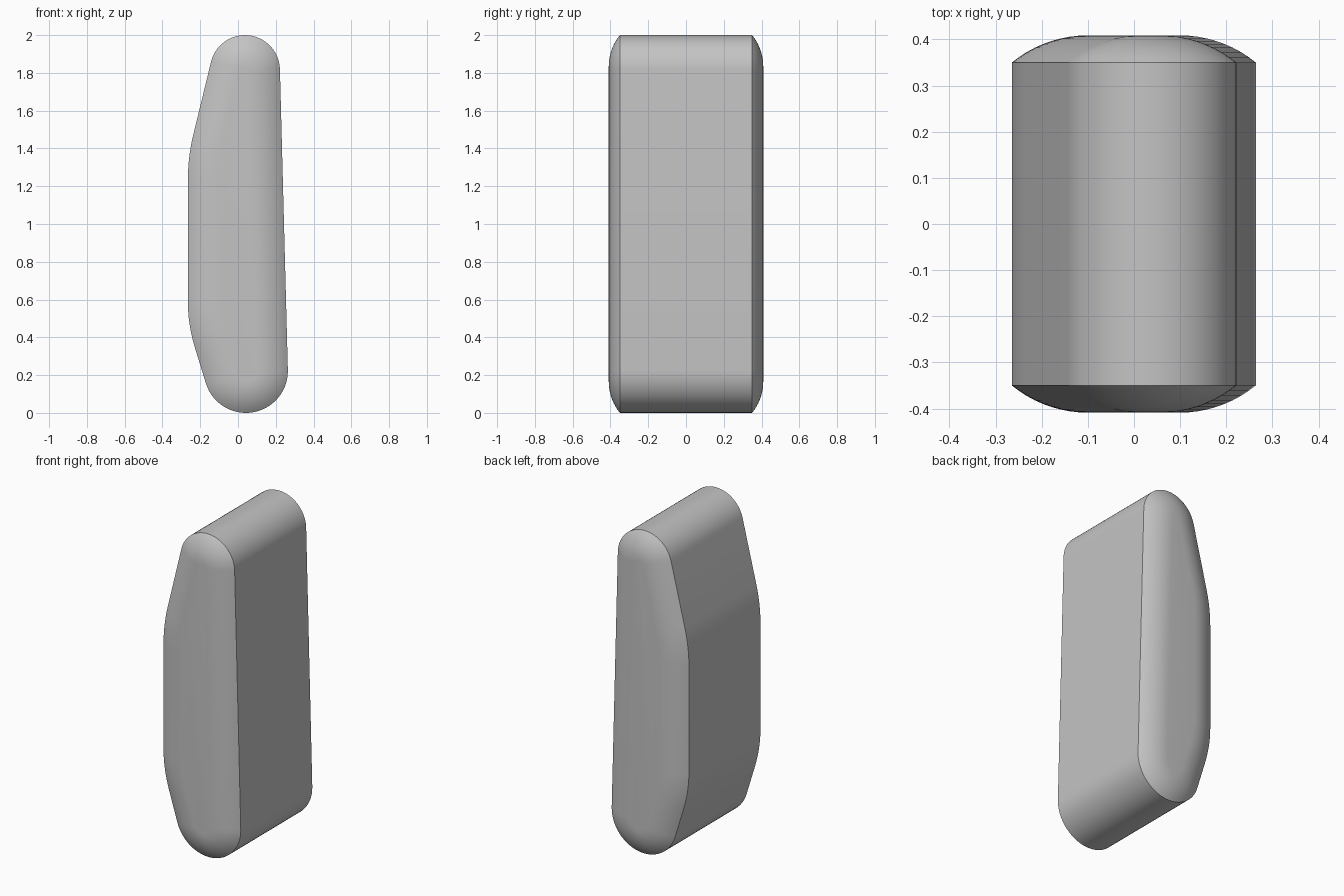
import bpy, bmesh, math
from mathutils import Vector

cube = bpy.data.objects.get("Cube")
if cube:
    bpy.data.objects.remove(cube, do_unlink=True)

mat = bpy.data.materials.new("light grey")
mat.use_nodes = True
grey = (0.55, 0.55, 0.55, 1.0)
mat.diffuse_color = grey
mat.node_tree.nodes["Principled BSDF"].inputs["Base Color"].default_value = grey


def arc(cx, cz, r, a0, a1, n):
    """Points (x, z) on a circular arc, angles in degrees."""
    angles = [math.radians(a0 + (a1 - a0) * i / n) for i in range(n + 1)]
    return [Vector((cx + r * math.cos(a), cz + r * math.sin(a))) for a in angles]


def bend(p, c, q, n):
    """Soft bend from p to q with control point c."""
    p, c, q = Vector(p), Vector(c), Vector(q)
    return [p * (1 - t) ** 2 + c * 2 * t * (1 - t) + q * t * t
            for t in (i / n for i in range(n + 1))]


def inset(points, d):
    """Move every point of a counter-clockwise outline inwards by d."""
    out = []
    for i, p in enumerate(points):
        e0 = (p - points[i - 1]).normalized()
        e1 = (points[(i + 1) % len(points)] - p).normalized()
        n = (Vector((-e0.y, e0.x)) + Vector((-e1.y, e1.x))).normalized()
        out.append(p + n * d)
    return out


# Side outline, counter-clockwise: top round, back bends, bottom round
outline = (arc(0.037, 1.815, 0.185, 1, 166, 28)
           + bend((-0.235, 1.48), (-0.265, 1.36), (-0.265, 1.24), 10)
           + bend((-0.265, 0.58), (-0.265, 0.46), (-0.222, 0.325), 10)
           + arc(0.042, 0.222, 0.222, 197, 361, 28))

# Domed end: circular arc rising 0.06 over an inset of 0.165
HALF, RISE, RUN, STEPS = 0.35, 0.059, 0.165, 9
radius = (RUN ** 2 + RISE ** 2) / (2 * RISE)
edge_angle = math.asin(RUN / radius)
dome = []
for i in range(STEPS + 1):
    a = edge_angle * (1 - i / STEPS)
    dome.append((RUN - radius * math.sin(a),
                 HALF + RISE - radius * (1 - math.cos(a))))

# Loops run from the front dome centre to the back dome centre
levels = [(d, -y) for d, y in reversed(dome)] + dome
bm = bmesh.new()
rings = []
for d, y in levels:
    rings.append([bm.verts.new((p.x, y, p.y)) for p in inset(outline, d)])
count = len(outline)
for a, b in zip(rings, rings[1:]):
    for i in range(count):
        j = (i + 1) % count
        bm.faces.new((a[i], a[j], b[j], b[i]))
bm.faces.new(rings[0])
bm.faces.new(rings[-1])
bmesh.ops.recalc_face_normals(bm, faces=bm.faces[:])

mesh = bpy.data.meshes.new("rounded_block")
bm.to_mesh(mesh)
bm.free()
mesh.materials.append(mat)
block = bpy.data.objects.new("rounded_block", mesh)
bpy.context.collection.objects.link(block)

# Smooth surfaces with a crisp rim around each dome
bpy.ops.object.select_all(action='DESELECT')
block.select_set(True)
bpy.context.view_layer.objects.active = block
bpy.ops.object.shade_smooth_by_angle(angle=math.radians(30))
